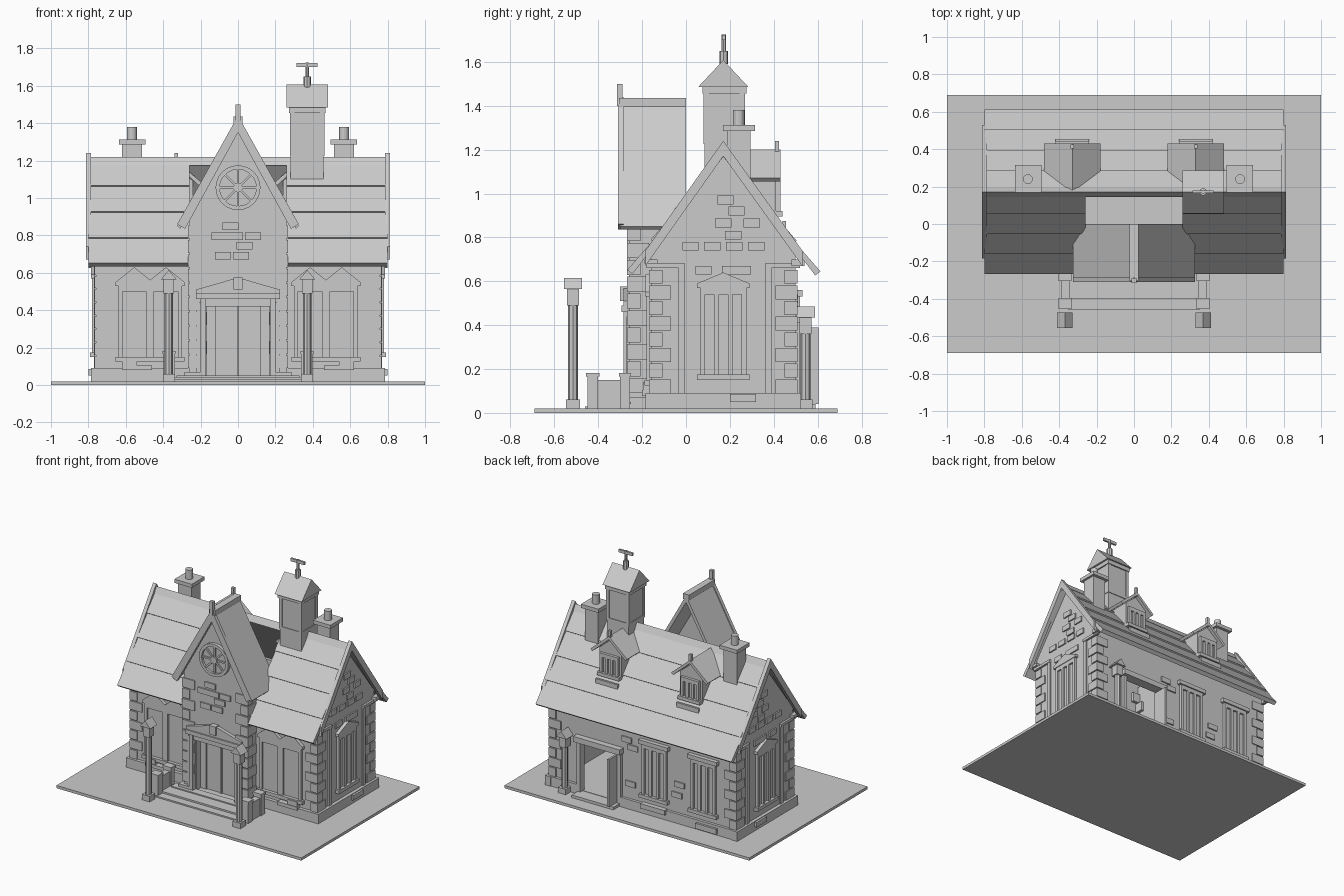
import bpy, bmesh, math

# Each plane maps (u, d, v): u along the plane, d outwards, v up
PLANES = {
    'x': lambda u, d, v: (d, u, v),
    'y': lambda u, d, v: (u, d, v),
    'z': lambda u, d, v: (u, v, d),
    'front': lambda u, d, v: (u, -.16 - d, v),
    'porch': lambda u, d, v: (u, -.26 - d, v),
    'side': lambda u, d, v: (.76 + d, u, v),
    'back': lambda u, d, v: (u, .5 + d, v),
    'dormer': lambda u, d, v: (u, .41 + d, v),
}

def prism(plane, pts, d0, d1):
    f, n = PLANES[plane], len(pts)
    verts = [f(u, d, v) for d in (d0, d1) for u, v in pts]
    faces = [tuple(range(n)), tuple(range(n, 2 * n))]
    faces += [(i, (i + 1) % n, n + (i + 1) % n, n + i) for i in range(n)]
    return verts, faces

def panel(plane, u0, u1, v0, v1, d1, d0=-.005):
    return prism(plane, [(u0, v0), (u1, v0), (u1, v1), (u0, v1)], d0, d1)

def box(x0, x1, y0, y1, z0, z1):
    return panel('z', x0, x1, y0, y1, z1, z0)

def disc(plane, u, v, r, d0, d1, n=12):
    a = [2 * math.pi * i / n for i in range(n)]
    return prism(plane, [(u + r * math.cos(t), v + r * math.sin(t)) for t in a], d0, d1)

def obj(name, shapes, mirror=False):
    bm = bmesh.new()
    for verts, faces in shapes:
        for s in ((1, -1) if mirror else (1,)):
            vs = [bm.verts.new((x * s, y, z)) for x, y, z in verts]
            for f in faces:
                bm.faces.new([vs[i] for i in f])
    bmesh.ops.recalc_face_normals(bm, faces=bm.faces)
    me = bpy.data.meshes.new(name)
    bm.to_mesh(me)
    bm.free()
    ob = bpy.data.objects.new(name, me)
    bpy.context.collection.objects.link(ob)

def window(plane, c, w, z0, z1, panes, crown=0.0, sill=True):
    h, t = w / 2, .022
    out = [panel(plane, c - h, c + h, z0, z1, .006)]
    for i in range(panes + 1):
        u = c - h + t / 2 + (w - t) * i / panes
        out.append(panel(plane, u - t / 2, u + t / 2, z0, z1, .02))
    out.append(panel(plane, c - h, c + h, z1 - .03, z1, .02))
    if sill:
        out.append(panel(plane, c - h - .015, c + h + .015, z0 - .025, z0, .03))
    if crown:
        out.append(prism(plane, [(c - h - .015, z1), (c + h + .015, z1), (c + h + .015, z1 + .02),
                                 (c, z1 + crown), (c - h - .015, z1 + .02)], -.005, .025))
    return out

# Ground and floor
obj('ground', [box(-1, 1, -.69, .69, 0, .02)])
obj('floor', [box(-.75, .75, -.15, .49, .02, .04), box(-.25, .25, -.26, -.15, .02, .04)])

# Hollow main walls
obj('gable_end_walls', [prism('x', [(-.16, .02), (.5, .02), (.5, .75), (.17, 1.18), (-.16, .75)], .73, .76)], True)
obj('front_walls', [box(.25, .74, -.16, -.13, .02, .75)], True)
obj('back_wall', [box(-.74, .2, .47, .5, .02, .75), box(.5, .74, .47, .5, .02, .75), box(.2, .5, .47, .5, .41, .75)])

# Entrance bay with door opening
obj('entrance_front_wall', [prism('porch', [(-.26, .02), (-.17, .02), (-.17, .43), (.17, .43), (.17, .02),
                                            (.26, .02), (.26, .92), (0, 1.39), (-.26, .92)], -.03, 0)])
obj('entrance_side_walls', [box(.23, .26, -.24, 0, .02, .92)], True)

# Plinth
obj('plinth', [box(.74, .785, -.185, .525, .02, .09), box(.24, .76, -.185, -.14, .02, .09),
               box(.2, .285, -.285, -.14, .02, .07)], True)
obj('plinth_back', [box(-.76, .19, .48, .52, .02, .09), box(.51, .76, .48, .52, .02, .09)])
obj('plinth_stones', [box(.46, .62, -.2, -.15, .08, .105), box(.54, .62, -.195, -.15, .1, .14),
                      box(.75, .8, .2, .32, .05, .085)], True)
obj('plinth_stones_back', [box(-.2, .0, .5, .535, .06, .095), box(-.62, -.45, .5, .535, .03, .07)])

# Quoins on all outside corners
def quoins(x, y, inward, rows, top):
    out = []
    for i in range(rows):
        h = (top - .09) / rows
        a, b = (.1, .06) if i % 2 else (.06, .1)
        out.append(box(x - a, x, min(y, y + inward * b), max(y, y + inward * b), .09 + i * h, .082 + (i + 1) * h))
    return out
obj('main_quoins', quoins(.768, -.168, 1, 8, .66) + quoins(.768, .508, -1, 8, .66), True)
obj('entrance_quoins', quoins(.268, -.268, 1, 10, .86), True)
obj('side_pilasters', [s for a, b in ((-.035, -.005), (.36, .39)) for s in [panel('side', a, b, .09, .68, .01)]]
    + [panel('side', -.18, -.005, .66, .68, .015), panel('side', .36, .52, .66, .68, .015),
       panel('side', -.19, -.13, .68, .7, .03), panel('side', .48, .54, .67, .7, .03)], True)

# Exposed bricks
bricks = [(.18, .97), (.23, .92), (.17, .865), (.3, .865), (.215, .81), (.02, .76), (.12, .76),
          (.22, .76), (.32, .76), (.08, .65), (.2, .65), (.26, .65)]
obj('gable_bricks', [panel('side', y - .037, y + .037, z - .02, z + .02, .01) for y, z in bricks], True)
bricks = [(-.04, .85), (-.1, .795), (-.015, .795), (.08, .795), (.035, .745), (-.08, .69), (.015, .69)]
obj('entrance_bricks', [panel('porch', x - .043, x + .043, z - .02, z + .02, .01) for x, z in bricks])
bricks = [(.13, .52), (.08, .47), (-.3, .3), (-.28, .22), (.1, .2)]
obj('back_bricks', [panel('back', x - .04, x + .04, z - .02, z + .02, .01) for x, z in bricks])

# Windows
obj('front_windows', window('front', .555, .17, .15, .53, 1, .1) + window('front', .385, .17, .15, .53, 1, .1), True)
obj('side_windows', window('side', .17, .21, .175, .57, 3, .07), True)
for i, c in enumerate((-.1, -.5)):
    obj('back_window_%d' % i, window('back', c, .2, .16, .53, 3) + [panel('back', c - .12, c + .12, .53, .56, .03)])

# Round window with spokes
ring = []
for i in range(24):
    a, b = (2 * math.pi * k / 24 for k in (i, i + 1))
    ring.append(prism('porch', [(r * math.cos(t), 1.055 + r * math.sin(t))
                                for r, t in ((.12, a), (.12, b), (.098, b), (.098, a))], -.005, .025))
for i in range(8):
    t = math.pi * i / 4
    c, s = math.cos(t), math.sin(t)
    ring.append(prism('porch', [(r * c - w * s, 1.055 + r * s + w * c)
                                for r, w in ((.02, -.006), (.1, -.006), (.1, .006), (.02, .006))], 0, .018))
ring += [disc('porch', 0, 1.055, .11, -.005, .008, 24), disc('porch', 0, 1.055, .025, 0, .025)]
obj('round_window', ring)

# Main roof: four overlapping courses per slope
def courses(eave_y, x0, x1):
    s = 1 if eave_y > .17 else -1
    ny, nz = s * .79, .61
    out = []
    for i in range(4):
        ya, yb = (.17 + (eave_y - .17) * k / 4 for k in (i, i + 1))
        za, zb = 1.2 - abs(ya - .17) * 1.29, 1.2 - abs(yb - .17) * 1.29
        out.append(prism('x', [(ya, za), (yb + .01 * ny, zb + .01 * nz), (yb - .02 * ny, zb - .02 * nz),
                               (ya - .02 * ny, za - .02 * nz)], x0, x1))
    return out
obj('roof_front', courses(-.26, .26, .8), True)
obj('roof_back', courses(.605, -.8, .8))
obj('ridge_cap', [prism('x', [(.145, 1.175), (.17, 1.22), (.195, 1.175)], -.8, .8)])
obj('bargeboards', [prism('x', [(-.185, .74), (.17, 1.24), (.53, .74), (.53, .67), (.17, 1.17), (-.185, .67)], .785, .812)], True)

# Entrance gable roof
obj('entrance_roof', [prism('y', [(-.325, .85), (0, 1.425), (.325, .85), (.31, .835), (0, 1.375), (-.31, .835)], -.3, 0),
                      box(-.025, .025, -.305, 0, 1.395, 1.435)])
obj('entrance_bargeboard', [prism('y', [(-.325, .86), (0, 1.44), (.325, .86), (.283, .835), (0, 1.35), (-.283, .835)], -.31, -.285)])
obj('entrance_finial', [box(-.013, .013, -.315, -.289, 1.4, 1.5)])

# Front doorway
obj('door_surround', [panel('porch', .17, .2, .04, .46, .025), panel('porch', .2, .225, .04, .44, .012),
                      box(.165, .175, -.25, -.13, .04, .42), box(.12, .17, -.2, -.185, .04, .42)], True)
obj('door_pediment', [panel('porch', -.19, .19, .42, .46, .015), panel('porch', -.225, .225, .46, .49, .035),
                      prism('porch', [(-.225, .49), (.225, .49), (.225, .51), (0, .575), (-.225, .51)], -.005, .025),
                      panel('porch', -.025, .025, .51, .575, .04)])
obj('front_door', [box(-.125, .125, -.19, -.175, .04, .42), box(-.006, .006, -.2, -.18, .04, .42)])

# Steps and side blocks
obj('steps', [box(-.35, .35, -.46, -.26, .02, .03), box(-.35, .35, -.4, -.26, .03, .042), box(-.33, .33, -.31, -.25, .04, .05)])
obj('step_blocks', [box(.345, .39, -.43, -.27, .02, .15), box(.338, .398, -.45, -.4, .02, .17),
                    box(.338, .398, -.3, -.255, .02, .17), box(.333, .403, -.455, -.395, .165, .182),
                    box(.333, .403, -.305, -.25, .165, .182)], True)

# Lamp posts
def lamp(x, y, top):
    h = top - .06
    return [box(x - .032, x + .032, y - .032, y + .032, .02, .06), disc('z', x, y, .022, .06, top - .12, 8),
            box(x - .027, x + .027, y - .028, y + .028, top - .125, top - .04),
            prism('y', [(x - .042, top - .05), (x + .042, top - .05), (x, top)], y - .042, y + .042)]
obj('front_lamps', lamp(.37, -.515, .615), True)
obj('back_lamp', lamp(.61, .545, .485))

# Back doorway with open leaf
obj('back_door_frame', [panel('back', .17, .2, .04, .44, .02), panel('back', .5, .53, .04, .44, .02),
                        panel('back', .16, .54, .41, .45, .045), panel('back', .18, .52, .02, .04, .09)])
obj('back_door', [box(.205, .22, .49, .605, .04, .39)])

# Dormers on the back slope
obj('dormer_walls', [prism('y', [(.24, .85), (.42, .85), (.42, 1.09), (.33, 1.165), (.24, 1.09)], .22, .41)], True)
obj('dormer_roofs', [prism('y', [(.18, 1.07), (.33, 1.2), (.48, 1.07), (.465, 1.055), (.33, 1.175), (.195, 1.055)], .18, .43)], True)
obj('dormer_windows', window('dormer', .33, .15, .92, 1.06, 3), True)
obj('dormer_sills', [box(.24, .42, .44, .455, .83, .875)], True)
obj('dormer_finials', [box(.32, .34, .405, .425, 1.17, 1.24)], True)

# Chimneys
obj('chimneys', [box(.513, .62, .188, .293, 1.0, 1.29), box(.495, .637, .168, .315, 1.285, 1.312),
                 disc('z', .567, .24, .026, 1.31, 1.38)], True)

# Bell tower
obj('tower', [box(.282, .458, .085, .265, 1.03, 1.46), box(.272, .468, .075, .275, 1.455, 1.487)])
obj('tower_frame', [box(a, a + .025, b, b + .025, 1.24, 1.455) for a in (.277, .438) for b in (.08, .245)]
    + [box(.277, .463, .08, .27, 1.225, 1.245)])
obj('tower_roof', [prism('x', [(.055, 1.485), (.17, 1.608), (.285, 1.485)], .26, .482)])
obj('weather_vane', [disc('z', .37, .172, .02, 1.59, 1.65, 8), disc('z', .37, .172, .01, 1.64, 1.725, 8),
                     box(.313, .425, .165, .179, 1.7, 1.722)])
